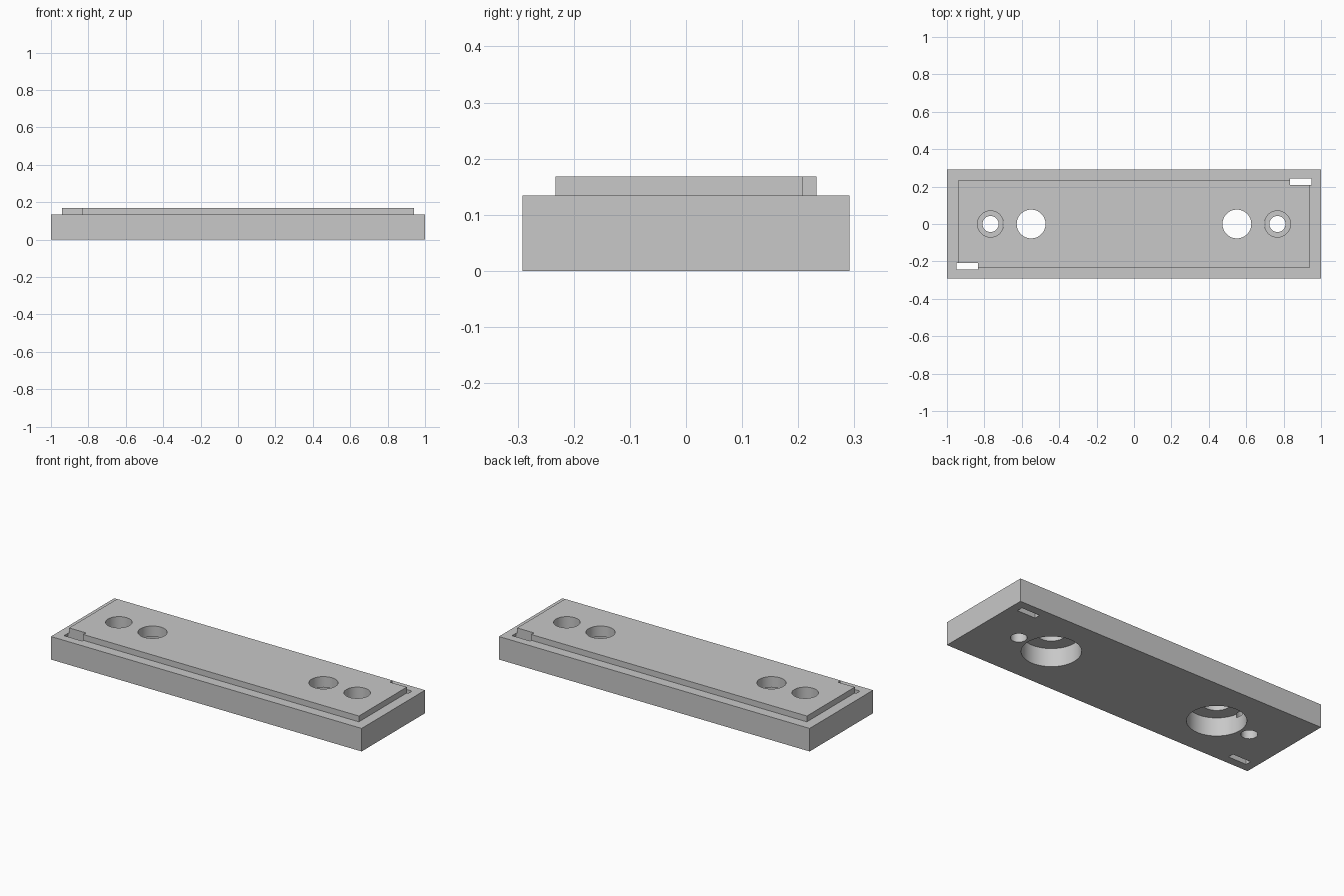
import bpy
import bmesh
import math
from mathutils import Matrix

cube = bpy.data.objects.get("Cube")
if cube:
    bpy.data.objects.remove(cube, do_unlink=True)

LENGTH, WIDTH = 2.0, 0.583
BASE_H, TOP_H, MARGIN = 0.134, 0.168, 0.0833

grey = bpy.data.materials.new("plain_grey")
grey.use_nodes = True
grey.diffuse_color = (0.58, 0.58, 0.58, 1)
grey.node_tree.nodes["Principled BSDF"].inputs["Base Color"].default_value = grey.diffuse_color


def make_object(name, bm):
    bmesh.ops.recalc_face_normals(bm, faces=bm.faces)
    mesh = bpy.data.meshes.new(name)
    bm.to_mesh(mesh)
    bm.free()
    mesh.materials.append(grey)
    obj = bpy.data.objects.new(name, mesh)
    bpy.context.collection.objects.link(obj)
    return obj


def box(bm, x0, x1, y0, y1, z0, z1):
    place = Matrix.Translation(((x0 + x1) / 2, (y0 + y1) / 2, (z0 + z1) / 2))
    size = Matrix.Diagonal((x1 - x0, y1 - y0, z1 - z0, 1))
    bmesh.ops.create_cube(bm, size=1, matrix=place @ size)


def stepped_bore(name, x, profile):
    """Cutter turned from a (radius, height) profile."""
    bm = bmesh.new()
    points = [(0, profile[0][1])] + profile + [(0, profile[-1][1])]
    verts = [bm.verts.new((r, 0, z)) for r, z in points]
    edges = [bm.edges.new(pair) for pair in zip(verts, verts[1:])]
    bmesh.ops.spin(bm, geom=verts + edges, axis=(0, 0, 1), cent=(0, 0, 0),
                   angle=math.tau, steps=64)
    bmesh.ops.remove_doubles(bm, verts=bm.verts, dist=1e-5)
    bmesh.ops.translate(bm, verts=bm.verts, vec=(x, 0, 0))
    return make_object(name, bm)


# Base block with a raised panel on top
bm = bmesh.new()
box(bm, -LENGTH / 2, LENGTH / 2, -WIDTH / 2, WIDTH / 2, 0, BASE_H)
top = max(bm.faces, key=lambda f: f.calc_center_median().z)
bmesh.ops.inset_region(bm, faces=[top], thickness=MARGIN)
raised = bmesh.ops.extrude_face_region(bm, geom=[top])["geom"]
bmesh.ops.delete(bm, geom=[top], context="FACES_ONLY")
bmesh.ops.translate(bm, verts=[v for v in raised if isinstance(v, bmesh.types.BMVert)],
                    vec=(0, 0, TOP_H - BASE_H))
plate = make_object("mounting_plate", bm)

# Cutters: screw holes sunk from above, wide holes recessed from below, corner slots
cutters = []
for side in (-1, 1):
    cutters.append(stepped_bore("screw_hole_cutter", side * 0.767,
                                [(0.043, -0.1), (0.043, 0.085), (0.07, 0.085), (0.07, 0.3)]))
    cutters.append(stepped_bore("wide_hole_cutter", side * 0.55,
                                [(0.154, -0.1), (0.154, 0.106), (0.077, 0.106), (0.077, 0.3)]))
    bm = bmesh.new()
    xs = sorted((side * 0.833, side * 0.95))
    ys = sorted((side * (WIDTH / 2 - MARGIN), side * 0.243))
    box(bm, *xs, *ys, -0.1, 0.3)
    cutters.append(make_object("slot_cutter", bm))

bpy.context.view_layer.objects.active = plate
for cutter in cutters:
    cutter.hide_render = True
    cut = plate.modifiers.new(cutter.name, "BOOLEAN")
    cut.operation = "DIFFERENCE"
    cut.solver = "EXACT"
    cut.object = cutter
    bpy.ops.object.modifier_apply(modifier=cut.name)
    bpy.data.objects.remove(cutter, do_unlink=True)

# Smooth bores, sharp edges
bpy.ops.object.select_all(action="DESELECT")
plate.select_set(True)
bpy.ops.object.shade_smooth_by_angle(angle=math.radians(30))
